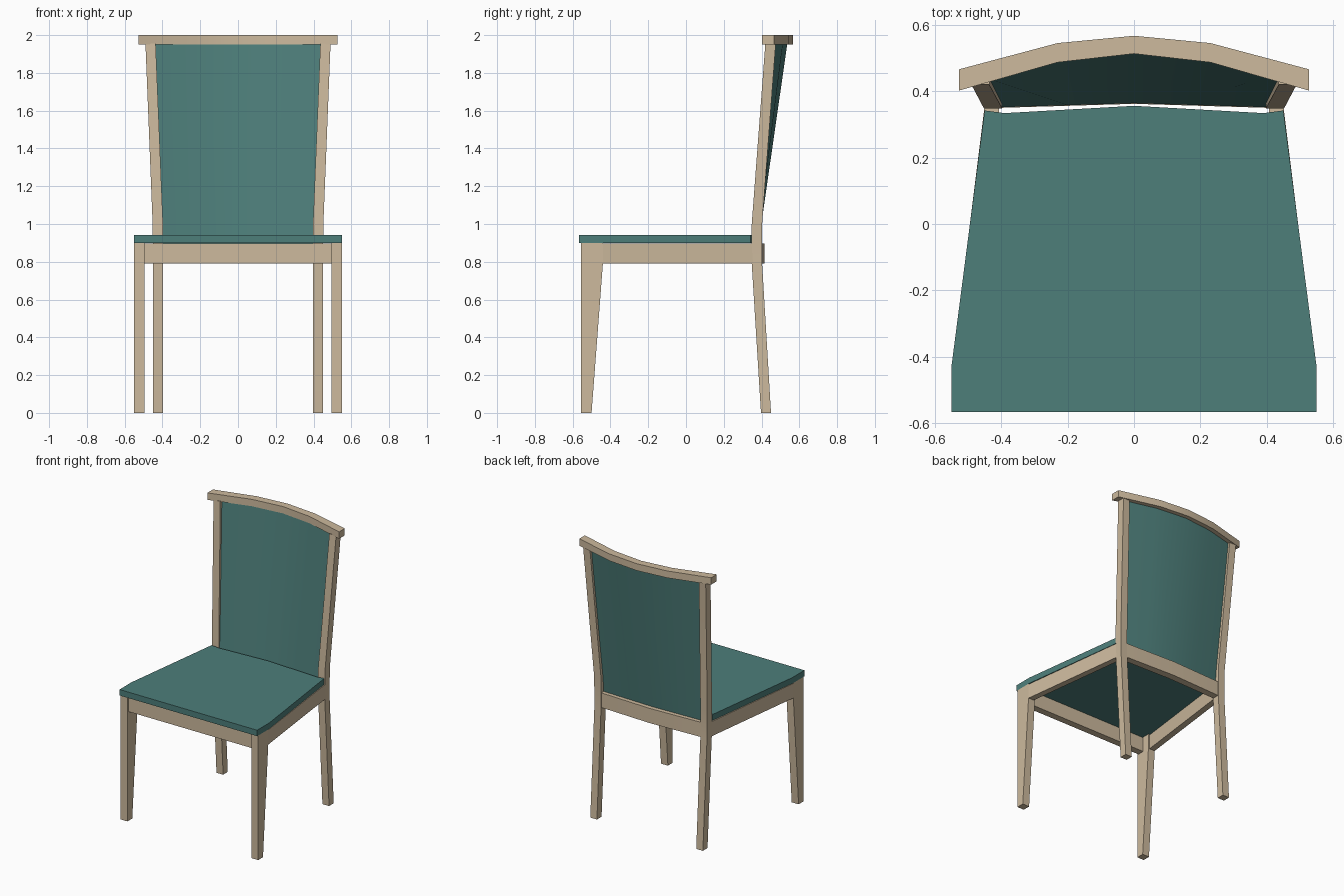
import bpy, bmesh, math

if "Cube" in bpy.data.objects:
    bpy.data.objects.remove(bpy.data.objects["Cube"])


def material(name, rgb):
    m = bpy.data.materials.new(name)
    m.diffuse_color = (*rgb, 1)
    m.use_nodes = True
    m.node_tree.nodes["Principled BSDF"].inputs["Base Color"].default_value = m.diffuse_color
    return m


WOOD = material("pale wood", (0.61, 0.49, 0.34))
TEAL = material("teal upholstery", (0.075, 0.21, 0.195))


def loft(name, rings, mat):
    """Skin a row of equal-length rings and cap both ends."""
    bm = bmesh.new()
    rows = [[bm.verts.new(p) for p in r] for r in rings]
    n = len(rows[0])
    for a, b in zip(rows, rows[1:]):
        for i in range(n):
            j = (i + 1) % n
            bm.faces.new((a[i], a[j], b[j], b[i]))
    bm.faces.new(rows[0])
    bm.faces.new(rows[-1])
    bmesh.ops.recalc_face_normals(bm, faces=bm.faces)
    me = bpy.data.meshes.new(name)
    bm.to_mesh(me)
    bm.free()
    me.materials.append(mat)
    ob = bpy.data.objects.new(name, me)
    bpy.context.collection.objects.link(ob)
    bpy.ops.object.select_all(action='DESELECT')
    ob.select_set(True)
    bpy.context.view_layer.objects.active = ob
    bpy.ops.object.shade_smooth_by_angle(angle=math.radians(35))
    return ob


def rect(x0, x1, y0, y1, z):
    return [(x0, y0, z), (x1, y0, z), (x1, y1, z), (x0, y1, z)]


def arc(half):
    """Mirror (x, ...) stations given from the centre outwards."""
    return [(-p[0], *p[1:]) for p in reversed(half[1:])] + half


def bar(stations, z0, z1):
    """Rings across x from (x, front y, back y) stations."""
    return [[(x, a, z0), (x, b, z0), (x, b, z1), (x, a, z1)] for x, a, b in stations]


for s, side in ((-1, "left"), (1, "right")):
    # front leg, tapering in depth only
    loft(f"front_leg_{side}", [rect(s * .495, s * .55, -.555, -.50, 0),
                               rect(s * .495, s * .55, -.555, -.44, .79),
                               rect(s * .495, s * .55, -.555, -.44, .90)], WOOD)
    # rear leg running up into the back post
    post = [(0, .397, .45, .397, .45), (.79, .397, .45, .348, .403),
            (1.0, .397, .452, .348, .403), (1.955, .436, .49, .42, .475)]
    loft(f"rear_post_{side}", [rect(s * a, s * b, c, d, z) for z, a, b, c, d in post], WOOD)
    # side apron following the seat taper
    loft(f"side_apron_{side}", [[(s * (x - .045), y, .79), (s * x, y, .79),
                                 (s * x, y, .896), (s * (x - .045), y, .896)]
                                for x, y in ((.55, -.445), (.45, .355))], WOOD)

# front and rear aprons
loft("front_apron", bar([(-.5, -.545, -.495), (.5, -.545, -.495)], .79, .896), WOOD)
loft("rear_apron", bar(arc([(0, .362, .416), (.40, .35, .40)]), .79, .896), WOOD)

# curved top rail
loft("top_rail", bar(arc([(0, .513, .567), (.23, .487, .545), (.527, .402, .466)]), 1.95, 2.0), WOOD)

# curved back panel, bowing more towards the top
low = arc([(0, .364), (.20, .358), (.398, .352)])
high = arc([(0, .516), (.23, .492), (.44, .438)])
T = .02
loft("back_panel", [[(a, b, .896), (a, b + T, .896), (c, d + T, 1.952), (c, d, 1.952)]
                    for (a, b), (c, d) in zip(low, high)], TEAL)

# seat pad
outline = [(-.55, -.567), (.55, -.567), (.55, -.43), (.45, .342), (.39, .334),
           (0, .356), (-.39, .334), (-.45, .342), (-.55, -.43)]
loft("seat", [[(x, y, z) for x, y in outline] for z in (.90, .943)], TEAL)
